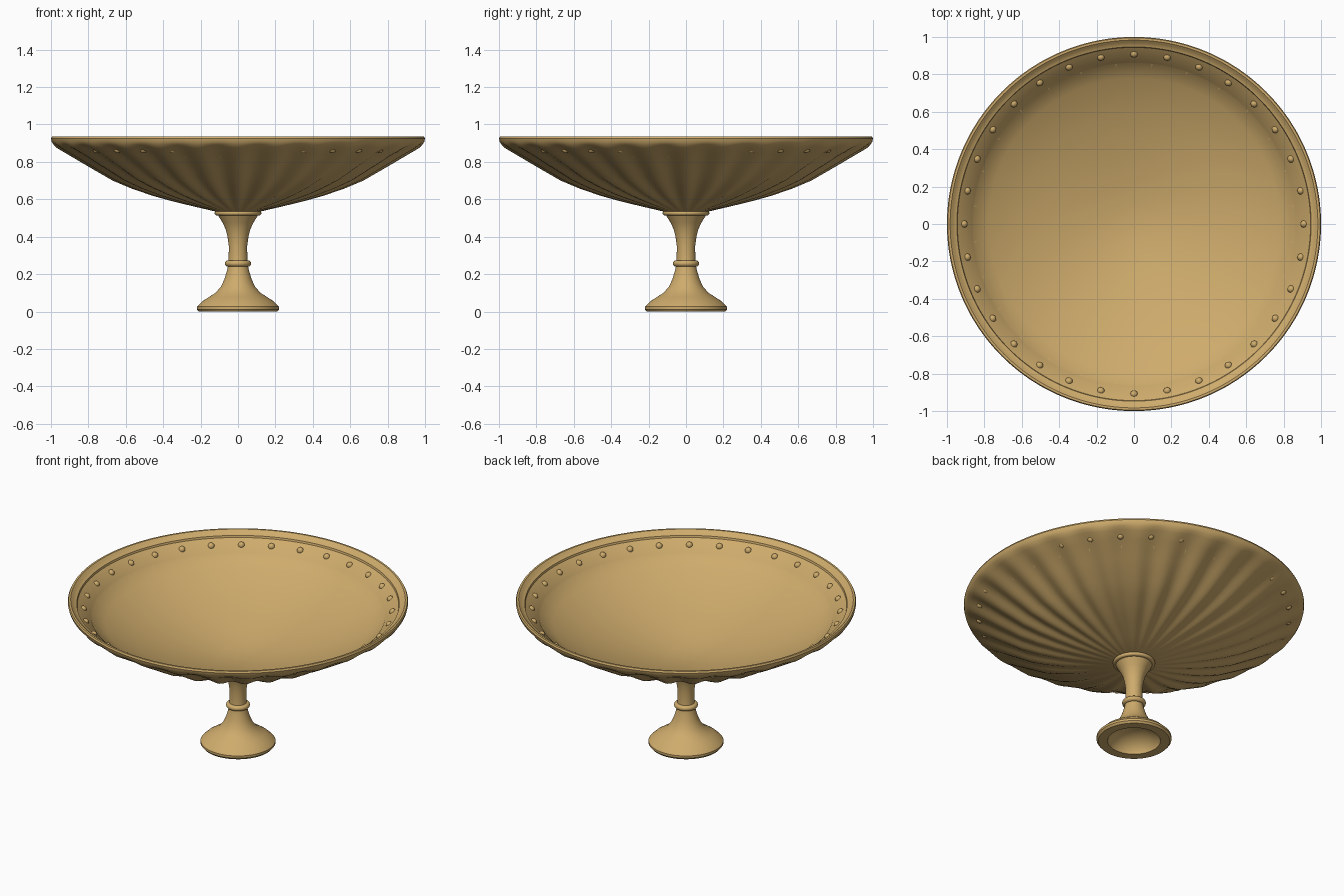
import bpy, bmesh, math
from mathutils import Vector

cube = bpy.data.objects.get("Cube")
if cube:
    bpy.data.objects.remove(cube, do_unlink=True)

FLUTES = 28
BEADS = 32

gold = bpy.data.materials.new("antique gold")
gold.use_nodes = True
color = (0.62, 0.41, 0.15, 1)
gold.diffuse_color = color
gold.node_tree.nodes["Principled BSDF"].inputs["Base Color"].default_value = color


def finish(name, bm, angle=35):
    """Turn a bmesh into a smooth-shaded gold object."""
    bmesh.ops.remove_doubles(bm, verts=bm.verts, dist=0.0001)
    bmesh.ops.recalc_face_normals(bm, faces=bm.faces)
    mesh = bpy.data.meshes.new(name)
    bm.to_mesh(mesh)
    bm.free()
    mesh.materials.append(gold)
    obj = bpy.data.objects.new(name, mesh)
    bpy.context.collection.objects.link(obj)
    bpy.ops.object.select_all(action="DESELECT")
    obj.select_set(True)
    bpy.context.view_layer.objects.active = obj
    bpy.ops.object.shade_smooth_by_angle(angle=math.radians(angle))
    return obj


def lathe(name, profile, segments=64, closed=False, angle=35):
    """Spin (radius, height, flute depth) points around z."""
    bm = bmesh.new()
    rings = []
    for i in range(segments):
        a = math.tau * i / segments
        dip = (1 - math.cos(FLUTES * a)) / 2
        ring = []
        for r, z, *flute in profile:
            depth = dip * flute[0] if flute else 0
            r, z = r - depth * 0.5, z + depth * 0.86
            ring.append(bm.verts.new((r * math.cos(a), r * math.sin(a), z)))
        rings.append(ring)
    steps = len(profile) if closed else len(profile) - 1
    for i, ring in enumerate(rings):
        after = rings[(i + 1) % segments]
        for j in range(steps):
            k = (j + 1) % len(profile)
            bm.faces.new((ring[j], after[j], after[k], ring[k]))
    return finish(name, bm, angle)


# Shallow bowl: fluted underside, rolled lip, flat band and smooth basin
underside = [(0, 0.525), (0.1, 0.53), (0.25, 0.565, 0.004), (0.36, 0.592, 0.008),
             (0.46, 0.62, 0.012), (0.57, 0.658, 0.015), (0.67, 0.7, 0.017),
             (0.8, 0.775, 0.017), (0.91, 0.84, 0.016), (0.965, 0.872, 0.01),
             (0.985, 0.89, 0.005)]
lip = [(0.996, 0.908), (1.0, 0.925), (0.995, 0.936), (0.983, 0.936),
       (0.97, 0.925), (0.955, 0.914), (0.947, 0.912), (0.944, 0.9)]
basin = [(0.865, 0.838), (0.86, 0.829), (0.78, 0.784), (0.7, 0.743), (0.6, 0.7),
         (0.48, 0.658), (0.36, 0.622), (0.24, 0.593), (0.12, 0.571), (0, 0.563)]
lathe("bowl", underside + lip + basin, segments=FLUTES * 8)

# Flared hollow foot rising into the stem
foot = [(0, 0.09), (0.06, 0.085), (0.11, 0.06), (0.15, 0.02), (0.155, 0.0),
        (0.21, 0.0), (0.22, 0.012), (0.22, 0.026), (0.212, 0.034), (0.19, 0.055),
        (0.155, 0.078), (0.12, 0.1), (0.09, 0.135), (0.072, 0.175),
        (0.06, 0.215), (0.053, 0.245), (0.05, 0.28), (0.049, 0.35),
        (0.056, 0.4), (0.066, 0.44), (0.082, 0.475), (0.1, 0.503),
        (0.108, 0.518), (0, 0.518)]
lathe("foot_and_stem", foot)


def rounded_ring(name, inner, outer, z, half):
    """Ring with a half-round outer edge."""
    edge = [(outer - half + half * math.cos(t), z + half * math.sin(t))
            for t in [math.pi * (i / 8 - 0.5) for i in range(9)]]
    return lathe(name, [(inner, z - half)] + edge + [(inner, z + half)],
                 closed=True)


rounded_ring("stem_ring", 0.04, 0.07, 0.257, 0.017)
rounded_ring("stem_collar", 0.05, 0.125, 0.526, 0.012)

# Beads set around the band inside the lip
bm = bmesh.new()
for i in range(BEADS):
    a = math.tau * i / BEADS
    new = bmesh.ops.create_uvsphere(bm, u_segments=16, v_segments=10, radius=0.02)
    bmesh.ops.translate(bm, verts=new["verts"],
                        vec=Vector((0.91 * math.cos(a), 0.91 * math.sin(a), 0.867)))
finish("rim_beads", bm, angle=60)
